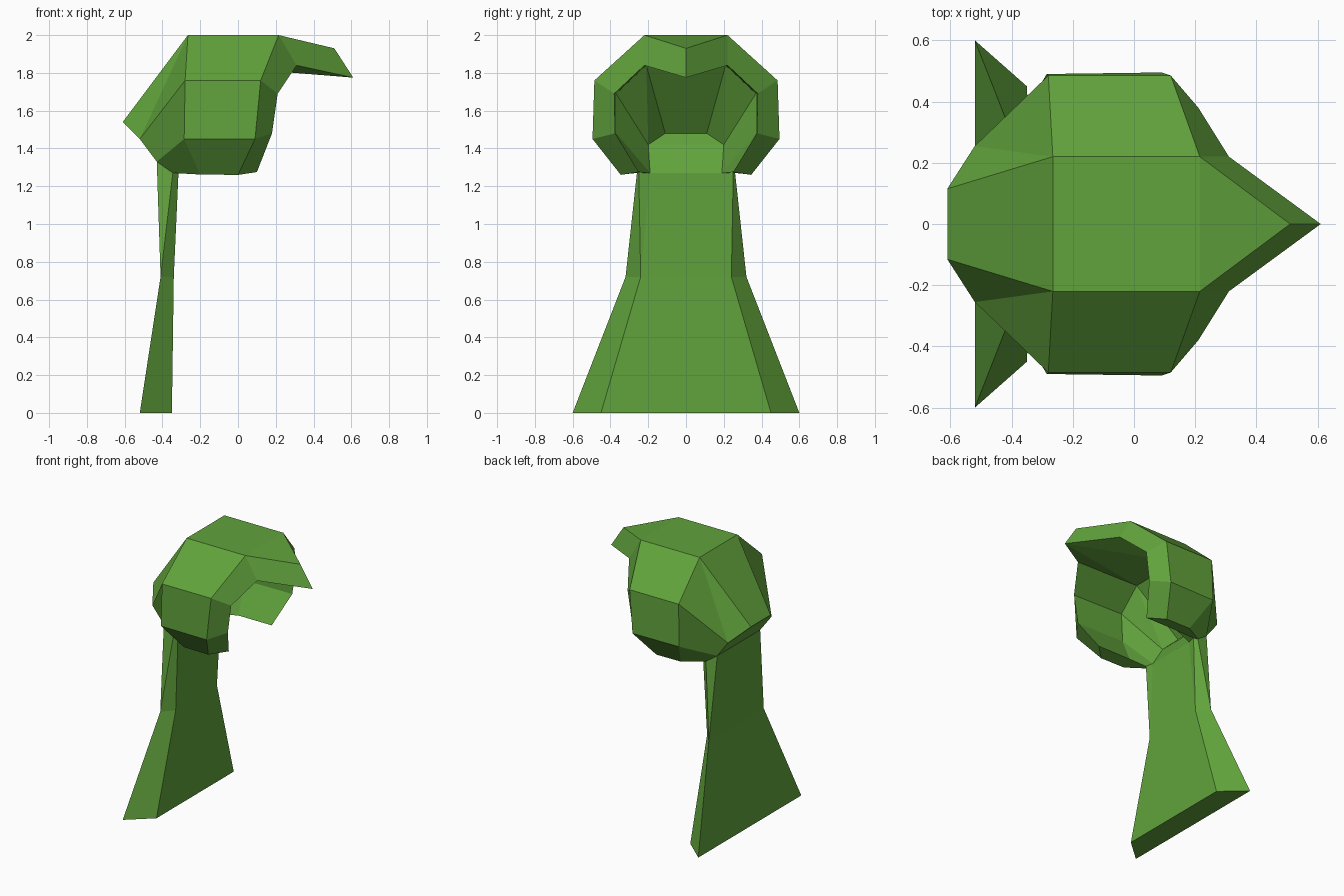
import bpy
import bmesh

default_cube = bpy.data.objects.get("Cube")
if default_cube:
    bpy.data.objects.remove(default_cube, do_unlink=True)

# Half-section points of the thick cloth: (outer surface, inner surface)
POINTS = {
    "peak":         ((.51, 0, 1.93), (.61, 0, 1.775)),
    "front_top":    ((.215, .22, 2.0), (.31, .22, 1.84)),
    "front_upper":  ((.12, .485, 1.76), (.21, .38, 1.69)),
    "front_lower":  ((.09, .495, 1.45), (.18, .375, 1.48)),
    "front_bottom": ((0, .345, 1.26), (.10, .25, 1.275)),
    "rear_top":     ((-.265, .22, 2.0), (-.20, .21, 1.84)),
    "rear_upper":   ((-.28, .485, 1.76), (-.20, .37, 1.69)),
    "rear_lower":   ((-.285, .49, 1.45), (-.21, .37, 1.48)),
    "rear_bottom":  ((-.20, .345, 1.262), (-.17, .25, 1.275)),
    "nape_top":     ((-.61, .115, 1.54), (-.48, .11, 1.48)),
    "nape_side":    ((-.52, .255, 1.45), (-.42, .20, 1.42)),
    "neck":         ((-.43, .25, 1.33), (-.325, .19, 1.27)),
    "neck_edge":    ((-.345, .26, 1.27), (-.315, .25, 1.272)),
    "cape_waist":   ((-.41, .32, .72), (-.34, .24, .72)),
    "cape_hem":     ((-.52, .60, 0), (-.35, .45, 0)),
}

# Panels on one side, repeated on the other side
SIDE_PANELS = [
    ("front_top", "front_upper", "rear_upper", "rear_top"),
    ("front_upper", "front_lower", "rear_lower", "rear_upper"),
    ("front_lower", "front_bottom", "rear_bottom", "rear_lower"),
    ("rear_top", "rear_upper", "nape_side"),
    ("rear_top", "nape_side", "nape_top"),
    ("rear_upper", "rear_lower", "neck", "nape_side"),
    ("rear_lower", "rear_bottom", "neck_edge", "neck"),
    ("neck", "neck_edge", "cape_waist"),
]

# Panels that span the middle, each between two heights
SPANS = [
    ("rear_top", "nape_top"), ("nape_top", "nape_side"),
    ("nape_side", "neck"), ("neck", "cape_waist"),
    ("cape_waist", "cape_hem"),
]

# Open border of the cloth, closed by a rim strip
BORDER = ["peak", "front_top", "front_upper", "front_lower", "front_bottom",
          "rear_bottom", "neck_edge", "cape_waist", "cape_hem"]

OUTER, INNER = 0, 1
LEFT, RIGHT = 1, -1
bm = bmesh.new()
verts = {}
for name, layers in POINTS.items():
    for layer, (x, y, z) in enumerate(layers):
        for side in (LEFT, RIGHT):
            if y == 0 and side == RIGHT:
                verts[name, layer, side] = verts[name, layer, LEFT]
            else:
                verts[name, layer, side] = bm.verts.new((x, y * side, z))


def panel(*corners):
    bm.faces.new([verts[corner] for corner in corners])


# Hood and cape cloth, outside and lining
for layer in (OUTER, INNER):
    for side in (LEFT, RIGHT):
        for names in SIDE_PANELS:
            panel(*[(name, layer, side) for name in names])
    for upper, lower in SPANS:
        panel((upper, layer, LEFT), (upper, layer, RIGHT),
              (lower, layer, RIGHT), (lower, layer, LEFT))

# Crown with its pointed peak
panel(("peak", OUTER, LEFT), ("front_top", OUTER, LEFT),
      ("front_top", OUTER, RIGHT))
panel(("front_top", OUTER, LEFT), ("rear_top", OUTER, LEFT),
      ("rear_top", OUTER, RIGHT), ("front_top", OUTER, RIGHT))

# Crown lining, fanned from the peak
panel(("peak", INNER, LEFT), ("rear_top", INNER, LEFT),
      ("rear_top", INNER, RIGHT))
for side in (LEFT, RIGHT):
    panel(("peak", INNER, side), ("front_top", INNER, side),
          ("rear_top", INNER, side))

# Rim strip around the face, the underside and the cape edges
for side in (LEFT, RIGHT):
    for start, end in zip(BORDER, BORDER[1:]):
        panel((start, OUTER, side), (end, OUTER, side),
              (end, INNER, side), (start, INNER, side))

# Hem under the cape
panel(("cape_hem", OUTER, LEFT), ("cape_hem", OUTER, RIGHT),
      ("cape_hem", INNER, RIGHT), ("cape_hem", INNER, LEFT))

bmesh.ops.recalc_face_normals(bm, faces=bm.faces[:])
mesh = bpy.data.meshes.new("hooded_cape")
bm.to_mesh(mesh)
bm.free()

# Green cloth
cloth = bpy.data.materials.new("green_cloth")
cloth.use_nodes = True
green = (.12, .365, .045, 1)
cloth.diffuse_color = green
for node in cloth.node_tree.nodes:
    if node.type == "BSDF_PRINCIPLED":
        node.inputs["Base Color"].default_value = green
mesh.materials.append(cloth)

cape = bpy.data.objects.new("hooded_cape", mesh)
bpy.context.collection.objects.link(cape)
